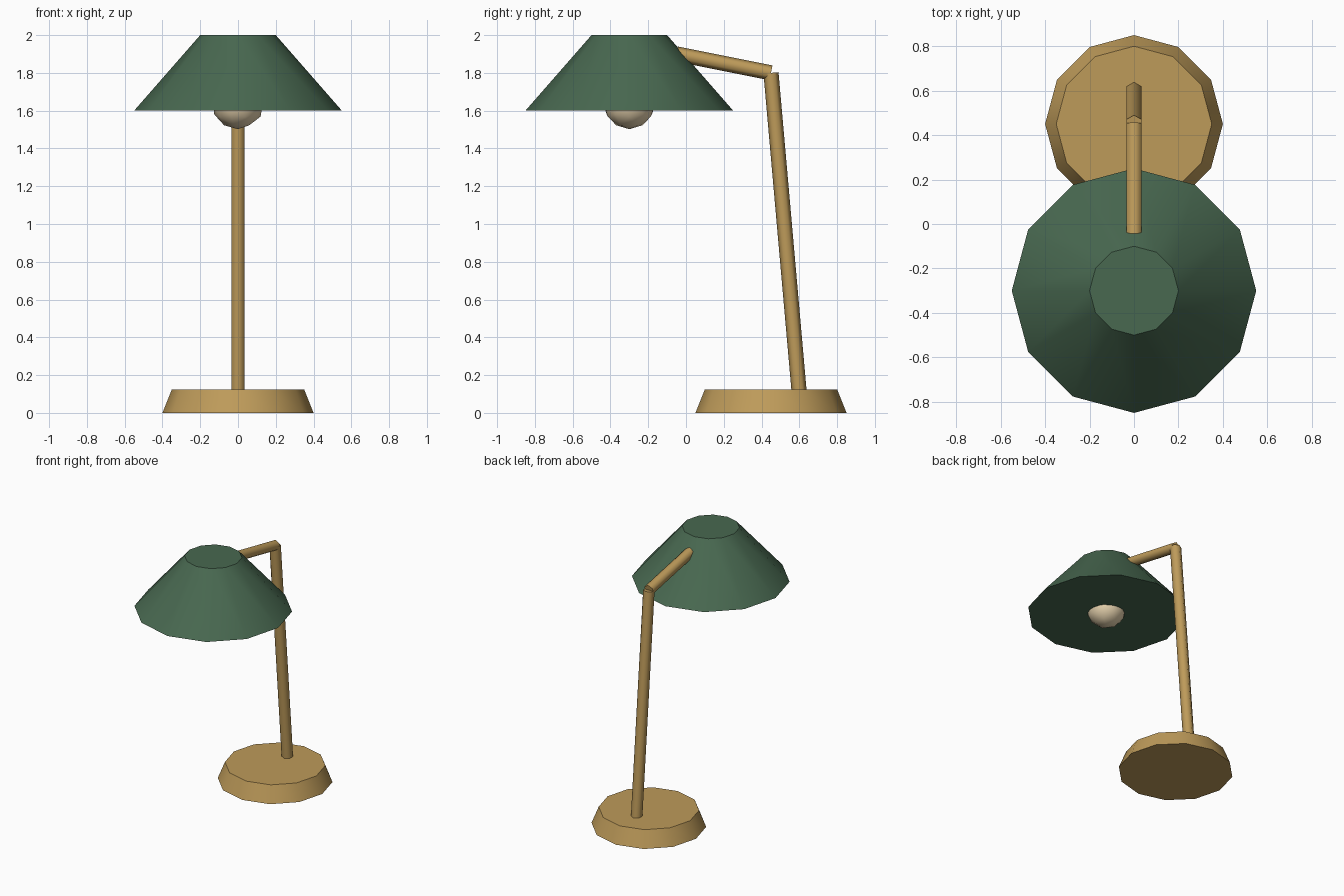
import bpy
import math
from mathutils import Vector

if "Cube" in bpy.data.objects:
    bpy.data.objects.remove(bpy.data.objects["Cube"])


def material(name, rgb):
    # sRGB 0-255 to linear flat colour
    m = bpy.data.materials.new(name)
    lin = [((c / 255 + 0.055) / 1.055) ** 2.4 for c in rgb]
    m.diffuse_color = (*lin, 1)
    m.use_nodes = True
    m.node_tree.nodes["Principled BSDF"].inputs["Base Color"].default_value = m.diffuse_color
    return m


brass = material("brass", (190, 155, 90))
green = material("dark green", (72, 104, 80))
cream = material("warm cream", (232, 212, 175))


def finish(name, mat, angle):
    ob = bpy.context.object
    ob.name = name
    ob.data.materials.append(mat)
    bpy.ops.object.shade_smooth_by_angle(angle=math.radians(angle))
    return ob


def frustum(name, mat, r1, r2, y, z1, z2):
    bpy.ops.mesh.primitive_cone_add(vertices=12, radius1=r1, radius2=r2, depth=z2 - z1,
                                    location=(0, y, (z1 + z2) / 2))
    return finish(name, mat, 35)


def rod(name, mat, a, b, radius=0.04):
    # six-sided rod between two points in the x = 0 plane, flat sides facing +-x
    a, b = Vector(a), Vector(b)
    d = b - a
    tilt = math.atan2(-d.y, d.z)
    bpy.ops.mesh.primitive_cylinder_add(vertices=6, radius=radius, depth=d.length,
                                        location=(a + b) / 2, rotation=(tilt, 0, 0))
    return finish(name, mat, 62)


# Weighted foot
frustum("base", brass, 0.40, 0.35, 0.45, 0, 0.125)

# Leaning post and the arm reaching to the shade
rod("post", brass, (0, 0.60, 0.10), (0, 0.45, 1.80))
rod("arm", brass, (0, 0.45, 1.80), (0, -0.05, 1.90))

# Closed shade with the bulb poking out underneath
frustum("shade", green, 0.55, 0.20, -0.30, 1.60, 2.00)
bpy.ops.mesh.primitive_ico_sphere_add(subdivisions=2, radius=0.14, location=(0, -0.30, 1.642))
finish("bulb", cream, 35)
